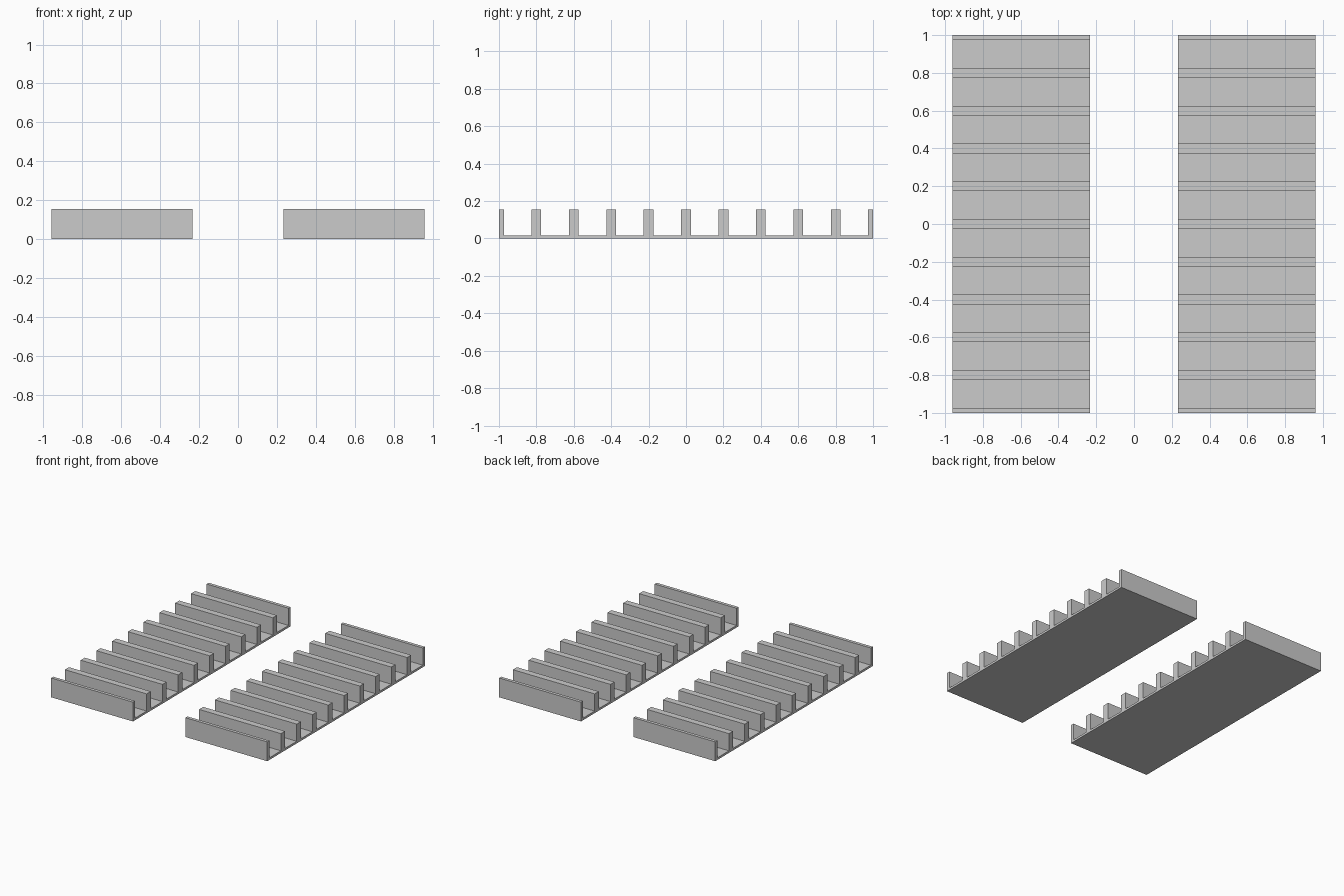
import bpy, bmesh

if "Cube" in bpy.data.objects:
    bpy.data.objects.remove(bpy.data.objects["Cube"])

INNER, OUTER = 0.233, 0.96    # x extent of each tray
FLOOR, TOP = 0.017, 0.155     # floor thickness, rib height
PITCH, HALF_RIB = 0.2, 0.026
BAYS = 10


def comb_profile():
    """Side outline (y, z): a thin floor with upright ribs between the bays."""
    pts = [(1, 0), (1, TOP)]
    for i in reversed(range(BAYS)):
        y0 = -1 + i * PITCH + HALF_RIB
        y1 = -1 + (i + 1) * PITCH - HALF_RIB
        pts += [(y1, TOP), (y1, FLOOR), (y0, FLOOR), (y0, TOP)]
    return pts + [(-1, TOP), (-1, 0)]


def ribbed_tray(name, x0, x1):
    """Extrude the comb outline along x."""
    bm = bmesh.new()
    face = bm.faces.new([bm.verts.new((x0, y, z)) for y, z in comb_profile()])
    ext = bmesh.ops.extrude_face_region(bm, geom=[face], use_keep_orig=True)
    moved = [g for g in ext["geom"] if isinstance(g, bmesh.types.BMVert)]
    bmesh.ops.translate(bm, verts=moved, vec=(x1 - x0, 0, 0))
    bmesh.ops.recalc_face_normals(bm, faces=bm.faces)
    mesh = bpy.data.meshes.new(name)
    bm.to_mesh(mesh)
    bm.free()
    bpy.context.collection.objects.link(bpy.data.objects.new(name, mesh))


# Two matching trays side by side
ribbed_tray("left_ribbed_tray", -OUTER, -INNER)
ribbed_tray("right_ribbed_tray", INNER, OUTER)
